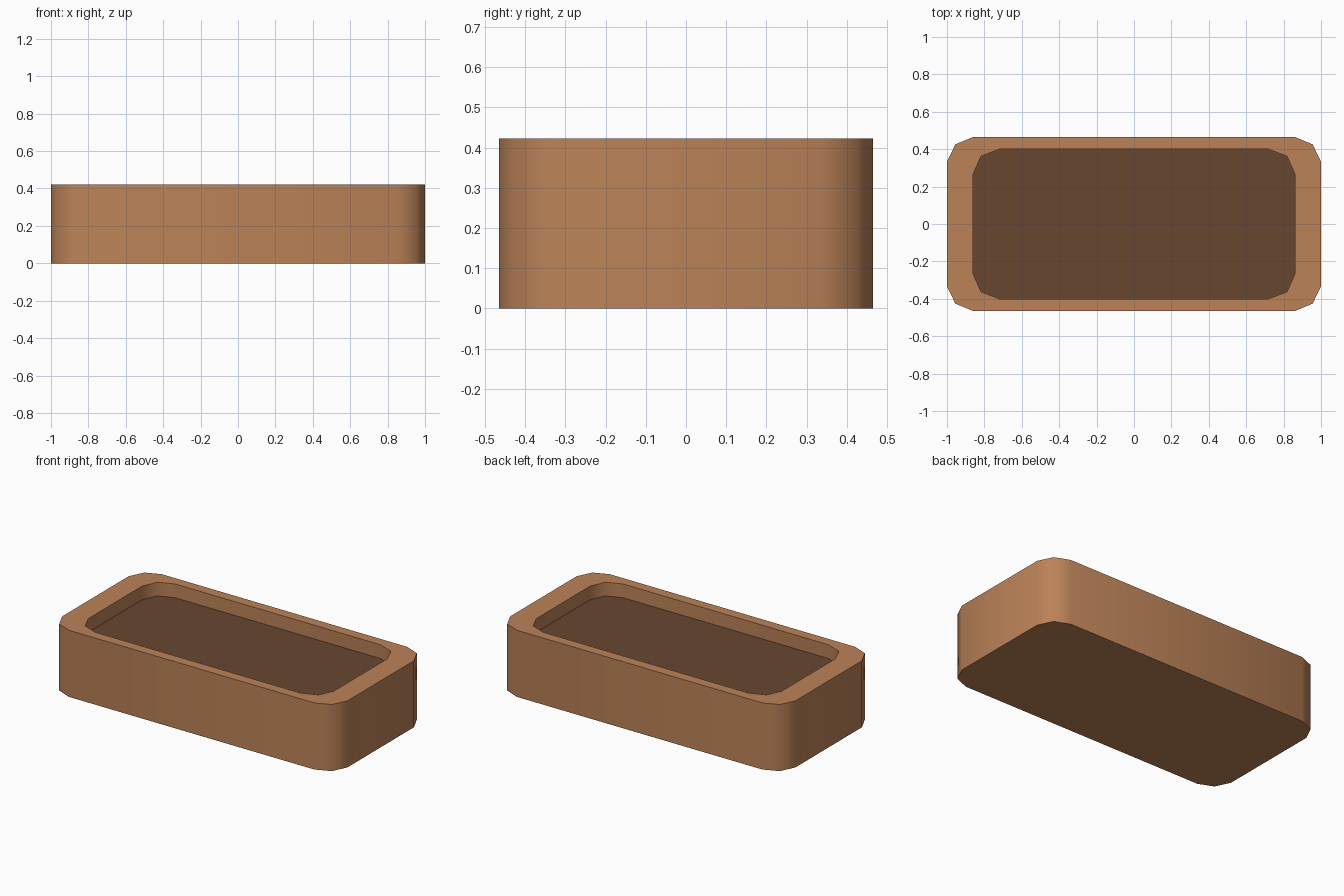
import bpy, bmesh, math

cube = bpy.data.objects.get("Cube")
if cube:
    bpy.data.objects.remove(cube, do_unlink=True)

HEIGHT = 0.422
FLOOR = 0.33
OUTER = [(1.0, 0.333), (0.955, 0.426), (0.86, 0.465)]
INNER = [(0.86, 0.268), (0.818, 0.362), (0.72, 0.4)]


def material(name, colour):
    mat = bpy.data.materials.new(name)
    mat.use_nodes = True
    mat.diffuse_color = (*colour, 1)
    mat.node_tree.nodes["Principled BSDF"].inputs["Base Color"].default_value = (*colour, 1)
    return mat


def outline(corner):
    """Mirror one rounded corner into a full counter-clockwise outline."""
    half = corner + [(-x, y) for x, y in reversed(corner)]
    return half + [(-x, -y) for x, y in half]


def ring(bm, points, z):
    return [bm.verts.new((x, y, z)) for x, y in points]


def bridge(bm, a, b):
    n = len(a)
    for i in range(n):
        j = (i + 1) % n
        bm.faces.new((a[i], a[j], b[j], b[i]))


def finish(bm, name, mat):
    bmesh.ops.recalc_face_normals(bm, faces=bm.faces)
    mesh = bpy.data.meshes.new(name)
    bm.to_mesh(mesh)
    bm.free()
    mesh.materials.append(mat)
    obj = bpy.data.objects.new(name, mesh)
    bpy.context.collection.objects.link(obj)
    bpy.ops.object.select_all(action="DESELECT")
    obj.select_set(True)
    bpy.context.view_layer.objects.active = obj
    bpy.ops.object.shade_smooth_by_angle(angle=math.radians(45))
    return obj


clay = material("terracotta", (0.5, 0.225, 0.097))
earth = material("dark_soil", (0.14, 0.061, 0.029))

# Planter body: outer wall, flat rim, recessed inner wall and closed floor
bm = bmesh.new()
rings = [ring(bm, outline(c), z) for c, z in
         [(OUTER, 0), (OUTER, HEIGHT), (INNER, HEIGHT), (INNER, FLOOR)]]
for low, high in zip(rings, rings[1:]):
    bridge(bm, low, high)
bm.faces.new(rings[0])
bm.faces.new(rings[-1])
finish(bm, "planter_body", clay)

# Soil: thin slab filling the recess
bm = bmesh.new()
bottom = ring(bm, outline(INNER), FLOOR + 0.001)
top = ring(bm, outline(INNER), FLOOR + 0.005)
bridge(bm, bottom, top)
bm.faces.new(bottom)
bm.faces.new(top)
finish(bm, "soil", earth)
